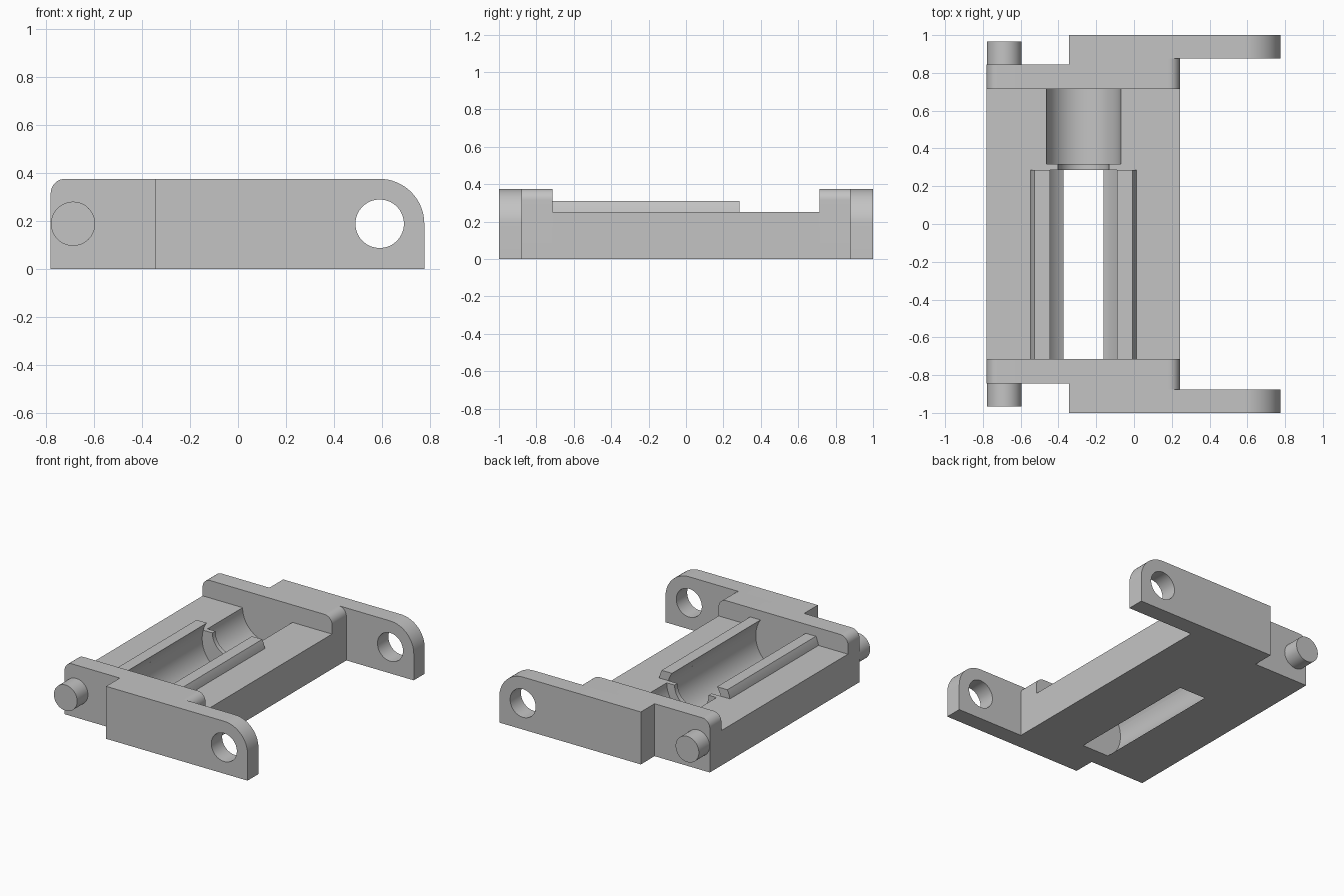
import bpy, bmesh
from math import sin, cos, pi, radians, sqrt, asin

cube = bpy.data.objects.get("Cube")
if cube:
    bpy.data.objects.remove(cube, do_unlink=True)

grey = bpy.data.materials.new("plain grey")
grey.use_nodes = True
grey.diffuse_color = (0.55, 0.55, 0.55, 1)
grey.node_tree.nodes["Principled BSDF"].inputs["Base Color"].default_value = grey.diffuse_color

AXIS_X, AXIS_Z = -0.267, 0.188      # trough axis and pin height
DECK, TOP = 0.25, 0.375             # deck and end wall heights
WALL_IN, WALL_OUT, ARM_IN = 0.715, 0.845, 0.877
LEFT, RIGHT, STEP = -0.78, 0.243, -0.343


def arc(cx, cz, r, a0, a1, n):
    """Points on an arc in the x-z plane, angles in radians."""
    return [(cx + r * cos(a0 + (a1 - a0) * i / n),
             cz + r * sin(a0 + (a1 - a0) * i / n)) for i in range(n + 1)]


def prism(name, profile, y0, y1):
    """Extrude an x-z profile along y."""
    bm = bmesh.new()
    face = bm.faces.new([bm.verts.new((x, y0, z)) for x, z in profile])
    ext = bmesh.ops.extrude_face_region(bm, geom=[face])
    moved = [v for v in ext["geom"] if isinstance(v, bmesh.types.BMVert)]
    bmesh.ops.translate(bm, verts=moved, vec=(0, y1 - y0, 0))
    bmesh.ops.recalc_face_normals(bm, faces=bm.faces)
    mesh = bpy.data.meshes.new(name)
    bm.to_mesh(mesh)
    bm.free()
    mesh.materials.append(grey)
    obj = bpy.data.objects.new(name, mesh)
    bpy.context.collection.objects.link(obj)
    return obj


def rod(name, x, z, r, y0, y1):
    return prism(name, arc(x, z, r, 0, 2 * pi, 64)[:-1], y0, y1)


def cut(obj, cutter):
    """Subtract a cutter, then remove it."""
    mod = obj.modifiers.new("cut", "BOOLEAN")
    mod.operation, mod.solver, mod.object = "DIFFERENCE", "EXACT", cutter
    bpy.context.view_layer.objects.active = obj
    bpy.ops.object.modifier_apply(modifier=mod.name)
    bpy.data.objects.remove(cutter, do_unlink=True)


def plate(x0, x1, r_left, r_right):
    """Upright plate profile with rounded top corners."""
    pts = [(x0, 0), (x1, 0)]
    pts += arc(x1 - r_right, TOP - r_right, r_right, 0, pi / 2, 16)
    if r_left:
        pts += arc(x0 + r_left, TOP - r_left, r_left, pi / 2, pi, 16)
    else:
        pts.append((x0, TOP))
    return pts


parts = []

# Base deck with open channel, shoulder and closed pocket
base = prism("base", [(LEFT, 0), (RIGHT, 0), (RIGHT, DECK), (LEFT, DECK)], -WALL_IN, WALL_IN)
CHANNEL_R, RAIL_R, RAIL_TOP, CHANNEL_END = 0.216, 0.287, 0.31, 0.285
cut(base, rod("channel_cutter", AXIS_X, AXIS_Z, CHANNEL_R, -WALL_IN - 0.02, CHANNEL_END))
cut(base, rod("shoulder_cutter", AXIS_X, DECK, 0.135, CHANNEL_END - 0.02, 0.34))
cut(base, rod("pocket_cutter", AXIS_X, DECK, 0.197, 0.318, WALL_IN + 0.02))
parts.append(base)

# Curved retaining rails along both channel edges
outer = arc(AXIS_X, AXIS_Z, RAIL_R, asin((DECK - AXIS_Z) / RAIL_R),
            asin((RAIL_TOP - AXIS_Z) / RAIL_R), 6)
inner = arc(AXIS_X, AXIS_Z, CHANNEL_R, asin((RAIL_TOP - AXIS_Z) / CHANNEL_R),
            asin((DECK - AXIS_Z) / CHANNEL_R), 6)
profile = outer + inner
parts.append(prism("left_rail", profile, -WALL_IN, CHANNEL_END))
parts.append(prism("right_rail", [(2 * AXIS_X - x, z) for x, z in profile],
                   -WALL_IN, CHANNEL_END))

# End walls, hinge arms and hinge pins at both ends
for end, s in (("front", -1), ("back", 1)):
    parts.append(prism(end + "_wall", plate(LEFT, RIGHT, 0.06, 0.06),
                       s * WALL_IN, s * WALL_OUT))
    parts.append(prism(end + "_wall_spacer", plate(STEP, RIGHT, 0, 0.06),
                       s * WALL_OUT, s * ARM_IN))
    arm = prism(end + "_hinge_arm", plate(STEP, 0.776, 0, 0.187), s * ARM_IN, s * 1.0)
    cut(arm, rod("hole_cutter", 0.59, AXIS_Z, 0.101, s * 0.8, s * 1.1))
    parts.append(arm)
    parts.append(rod(end + "_hinge_pin", -0.687, AXIS_Z, 0.092, s * (WALL_OUT - 0.01), s * 0.967))

# Smooth the curved faces, keep the edges crisp
bpy.ops.object.select_all(action="DESELECT")
for obj in parts:
    obj.select_set(True)
bpy.context.view_layer.objects.active = base
bpy.ops.object.shade_smooth_by_angle(angle=radians(30))
